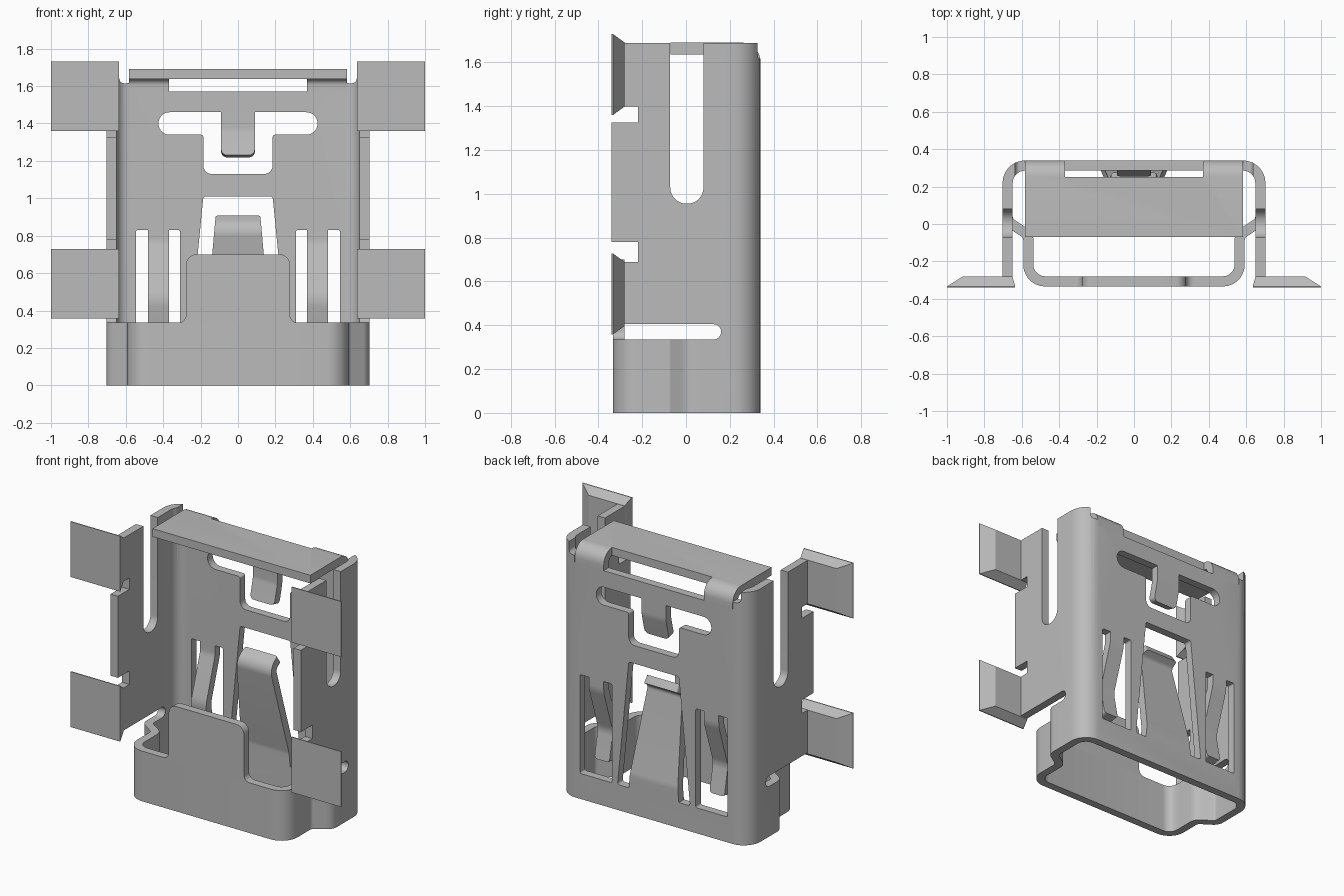
import bpy, bmesh, math
from mathutils import Vector

cube = bpy.data.objects.get("Cube")
if cube:
    bpy.data.objects.remove(cube, do_unlink=True)

T = 0.054          # sheet thickness
BACK = 0.313       # middle of the back wall
SIDE = 0.676       # middle of the side walls

metal = bpy.data.materials.new("plain grey metal")
metal.use_nodes = True
metal.diffuse_color = (0.5, 0.5, 0.5, 1)
metal.node_tree.nodes["Principled BSDF"].inputs["Base Color"].default_value = (0.5, 0.5, 0.5, 1)


def rounded(points, closed=False, steps=7):
    """Fillet every corner given as (u, v, radius)."""
    out, n = [], len(points)
    for i, p in enumerate(points):
        c = Vector(p[:2])
        r = p[2] if len(p) > 2 else 0
        if r == 0 or (not closed and i in (0, n - 1)):
            out.append(c)
            continue
        a = (Vector(points[i - 1][:2]) - c).normalized()
        b = (Vector(points[(i + 1) % n][:2]) - c).normalized()
        half = a.angle(b) / 2
        mid = c + (a + b).normalized() * (r / math.sin(half))
        start = c + a * (r / math.tan(half)) - mid
        end = c + b * (r / math.tan(half)) - mid
        sweep = math.atan2(start.x * end.y - start.y * end.x, start.dot(end))
        for k in range(steps + 1):
            t = sweep * k / steps
            out.append(mid + Vector((start.x * math.cos(t) - start.y * math.sin(t),
                                     start.x * math.sin(t) + start.y * math.cos(t))))
    return out


def finish(name, bm):
    bmesh.ops.recalc_face_normals(bm, faces=bm.faces)
    mesh = bpy.data.meshes.new(name)
    bm.to_mesh(mesh)
    bm.free()
    obj = bpy.data.objects.new(name, mesh)
    bpy.context.collection.objects.link(obj)
    mesh.materials.append(metal)
    return obj


def ribbon(name, path, place, end_radius=0):
    """Thick sheet following a path; place(u, v, s) sets its two edges."""
    bm, rows, n = bmesh.new(), [], len(path)
    for i, p in enumerate(path):
        before = (p - path[i - 1]).normalized() if i else None
        after = (path[i + 1] - p).normalized() if i < n - 1 else None
        d1, d2 = before or after, after or before
        n1, n2 = Vector((-d1.y, d1.x)), Vector((-d2.y, d2.x))
        miter = (n1 + n2).normalized()
        off = miter * (T / 2 / miter.dot(n1))
        a, b = p + off, p - off
        rows.append([bm.verts.new(place(q.x, q.y, s))
                     for q, s in ((a, -1), (a, 1), (b, 1), (b, -1))])
    for r, q in zip(rows, rows[1:]):
        for k in range(4):
            bm.faces.new((r[k], r[(k + 1) % 4], q[(k + 1) % 4], q[k]))
    bm.faces.new(rows[0])
    bm.faces.new(rows[-1])
    if end_radius:
        last = rows[-1]
        corners = [bm.edges.get((last[1], last[2])), bm.edges.get((last[3], last[0]))]
        bmesh.ops.bevel(bm, geom=corners, offset=end_radius, segments=5,
                        affect='EDGES', profile=0.5)
    return finish(name, bm)


def prism(name, outline, place, lo, hi):
    """Extrude a closed outline between two depths."""
    bm = bmesh.new()
    a = [bm.verts.new(place(p.x, p.y, lo)) for p in outline]
    b = [bm.verts.new(place(p.x, p.y, hi)) for p in outline]
    bm.faces.new(a)
    bm.faces.new(b)
    for i in range(len(a)):
        j = (i + 1) % len(a)
        bm.faces.new((a[i], a[j], b[j], b[i]))
    return finish(name, bm)


def cut(obj, points, place, lo, hi):
    cutter = prism("cutter", rounded(points, True), place, lo, hi)
    cutter.hide_render = True
    mod = obj.modifiers.new("cut", 'BOOLEAN')
    mod.operation, mod.solver, mod.object = 'DIFFERENCE', 'EXACT', cutter
    bpy.context.view_layer.objects.active = obj
    bpy.ops.object.modifier_apply(modifier=mod.name)
    bpy.data.objects.remove(cutter, do_unlink=True)


def box(u0, v0, u1, v1, r=0):
    return [(u0, v0, r), (u1, v0, r), (u1, v1, r), (u0, v1, r)]


def along_y(u, v, d):
    return (u, d, v)


def along_x(u, v, d):
    return (d, u, v)


# Back wall and both side walls, bent from one sheet
shell = ribbon("main_shell",
               rounded([(SIDE, -0.34), (SIDE, BACK, 0.095), (-SIDE, BACK, 0.095), (-SIDE, -0.34)]),
               lambda u, v, s: (u, v, 0 if s < 0 else 1.69))

# Openings in the back wall
back_cuts = [
    [(-0.425, 1.46, 0.058), (-0.425, 1.34, 0.058), (-0.185, 1.34, 0.015), (-0.185, 1.13, 0.045),
     (0.185, 1.13, 0.045), (0.185, 1.34, 0.015), (0.425, 1.34, 0.058), (0.425, 1.46, 0.058)],
    [(-0.185, 1.01, 0.015), (0.185, 1.01, 0.015), (0.268, 0.17, 0.015), (-0.268, 0.17, 0.015)],
    box(-0.584, 1.57, 0.584, 1.8),
]
for s in (-1, 1):
    back_cuts.append(box(s * 0.31, 0.17, s * 0.545, 0.83, 0.01))
    back_cuts.append(box(s * 0.57, 1.615, s * 0.635, 1.8, 0.025))
for outline in back_cuts:
    cut(shell, outline, along_y, 0.15, 0.45)

# Openings in the side walls: long slot, lower slit, notches beside the tabs
for outline in (
    [(-0.072, 0.955, 0.074), (0.08, 0.955, 0.074), (0.08, 1.8), (-0.072, 1.8)],
    [(-0.4, -0.1), (0.06, -0.1), (0.06, 0.335), (0.16, 0.335, 0.034), (0.16, 0.405, 0.034), (-0.4, 0.405)],
    [(-0.4, 1.325), (-0.22, 1.325), (-0.22, 1.4), (-0.29, 1.4), (-0.29, 1.8), (-0.4, 1.8)],
    [(-0.4, 0.3), (-0.29, 0.3), (-0.29, 0.69), (-0.22, 0.69), (-0.22, 0.78), (-0.4, 0.78)],
):
    cut(shell, outline, along_x, -1.2, 1.2)

# Stepped collar around the lower front, with its raised tongue
ribbon("front_collar",
       rounded([(SIDE, 0.06), (SIDE, 0.015, 0.05), (0.565, -0.06, 0.05), (0.565, -0.307, 0.09),
                (-0.565, -0.307, 0.09), (-0.565, -0.06, 0.05), (-SIDE, 0.015, 0.05), (-SIDE, 0.06)]),
       lambda u, v, s: (u, v, 0 if s < 0 else 0.335))
prism("front_tongue",
      rounded([(-0.33, 0.335), (-0.278, 0.335, 0.04), (-0.278, 0.7, 0.055), (0.278, 0.7, 0.055),
               (0.278, 0.335, 0.04), (0.33, 0.335)], True),
      along_y, -0.307 - T / 2, -0.307 + T / 2)

# Top lid folded over from the back wall
lid = ribbon("top_lid", rounded([(BACK, 1.57), (BACK, 1.664, 0.06), (-0.07, 1.664)]),
             lambda u, v, s: (s * 0.583, u, v))
cut(lid, box(-0.37, 1.5, 0.37, 1.8), along_y, 0.25, 0.45)

# Bent tongue, centre lever and side springs in the back wall
ribbon("upper_tongue", rounded([(BACK, 1.46), (BACK, 1.36, 0.15), (0.28, 1.225)]),
       lambda u, v, s: (s * 0.09, u, v), 0.03)
ribbon("centre_lever",
       rounded([(BACK, 0.17), (BACK, 0.26, 0.15), (0.19, 0.84, 0.06), (0.26, 0.885)]),
       lambda u, v, s: (s * (0.185 - (v - 0.17) * 0.089), u, v), 0.015)
for side, sign in (("left", 1), ("right", -1)):
    ribbon(side + "_spring",
           rounded([(BACK, 0.83), (BACK, 0.76, 0.15), (0.215, 0.46, 0.15), (0.255, 0.26)]),
           lambda u, v, s: (sign * 0.425 + s * 0.055, u, v), 0.02)

# Four mounting tabs with sloping rims
for side, sign in (("left", 1), ("right", -1)):
    for level, z in (("lower", 0.543), ("upper", 1.545)):
        bm = bmesh.new()
        rings = []
        for y, x0, x1, h in ((-0.34, 0.635, 1.0, 0.185), (-0.334, 0.635, 1.0, 0.185),
                             (-0.28, 0.65, 0.915, 0.146)):
            rings.append([bm.verts.new((sign * x, y, z + dz))
                          for x, dz in ((x0, -h), (x1, -h), (x1, h), (x0, h))])
        bm.faces.new(rings[0])
        bm.faces.new(rings[-1])
        for a, b in zip(rings, rings[1:]):
            for k in range(4):
                bm.faces.new((a[k], a[(k + 1) % 4], b[(k + 1) % 4], b[k]))
        finish(f"{side}_{level}_tab", bm)

# Smooth bends, crisp edges
for obj in bpy.context.scene.objects:
    if obj.type == 'MESH':
        bpy.ops.object.select_all(action='DESELECT')
        obj.select_set(True)
        bpy.context.view_layer.objects.active = obj
        bpy.ops.object.shade_smooth_by_angle(angle=math.radians(30))
